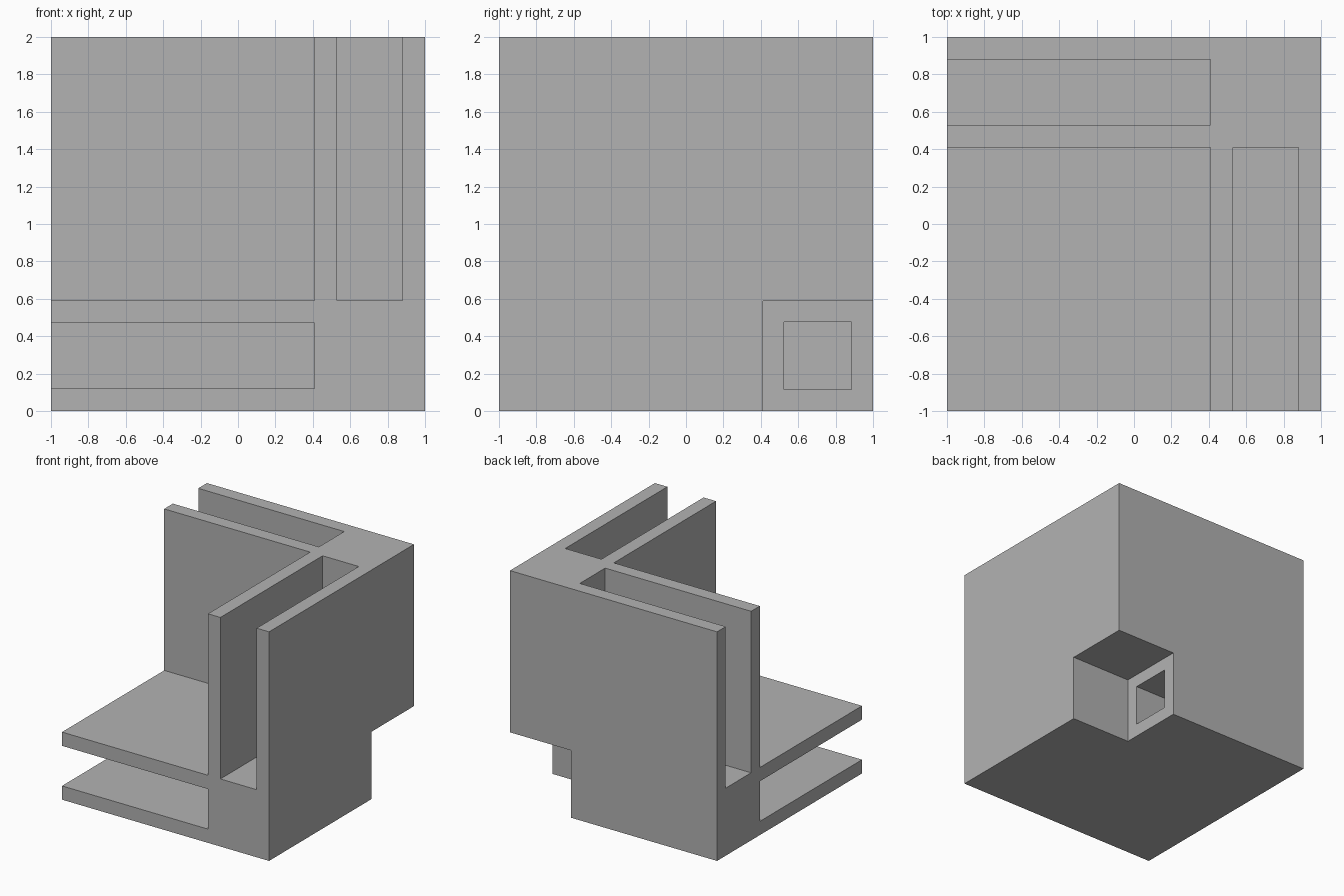
import bpy
from mathutils import Vector

if "Cube" in bpy.data.objects:
    bpy.data.objects.remove(bpy.data.objects["Cube"], do_unlink=True)

grey = bpy.data.materials.new("plain_grey")
grey.use_nodes = True
colour = (0.448, 0.448, 0.448, 1)
grey.diffuse_color = colour
grey.node_tree.nodes["Principled BSDF"].inputs["Base Color"].default_value = colour


def box(name, low, high):
    low, high = Vector(low), Vector(high)
    bpy.ops.mesh.primitive_cube_add(size=1, location=(low + high) / 2)
    ob = bpy.context.object
    ob.name = name
    ob.scale = high - low
    bpy.ops.object.transform_apply(location=True, rotation=True, scale=True)
    return ob


OUT = 1.1            # overshoot past the outer faces
END = 0.41           # where slots and recess stop
NEAR, FAR = 0.53, 0.88   # slot sides
FLOOR = 1 - END      # height of the arms
GAP = 0.002          # thin web between notch and slots

bracket = box("corner_bracket", (-1, -1, 0), (1, 1, 2))
bracket.data.materials.append(grey)

cutters = [
    # large open inner corner
    box("inner_recess", (-OUT, -OUT, FLOOR), (END, END, 2 + OUT)),
    # panel slots in the three walls
    box("base_slot", (-OUT, -OUT, 1 - FAR), (END, END, 1 - NEAR)),
    box("side_slot", (NEAR, -OUT, FLOOR), (FAR, END, 2 + OUT)),
    box("back_slot", (-OUT, NEAR, FLOOR), (END, FAR, 2 + OUT)),
    # outer corner notch and its square socket
    box("corner_notch", (END + GAP, END + GAP, -OUT), (OUT, OUT, FLOOR - GAP)),
    box("square_socket", (-0.18, NEAR - 0.005, 0.115), (0.6, FAR + 0.005, 0.475)),
]

# Cut every opening, then discard the cutters
for cutter in cutters:
    cutter.hide_render = True
    bpy.context.view_layer.objects.active = bracket
    cut = bracket.modifiers.new(cutter.name, 'BOOLEAN')
    cut.operation = 'DIFFERENCE'
    cut.solver = 'EXACT'
    cut.object = cutter
    bpy.ops.object.modifier_apply(modifier=cut.name)
    bpy.data.objects.remove(cutter, do_unlink=True)
